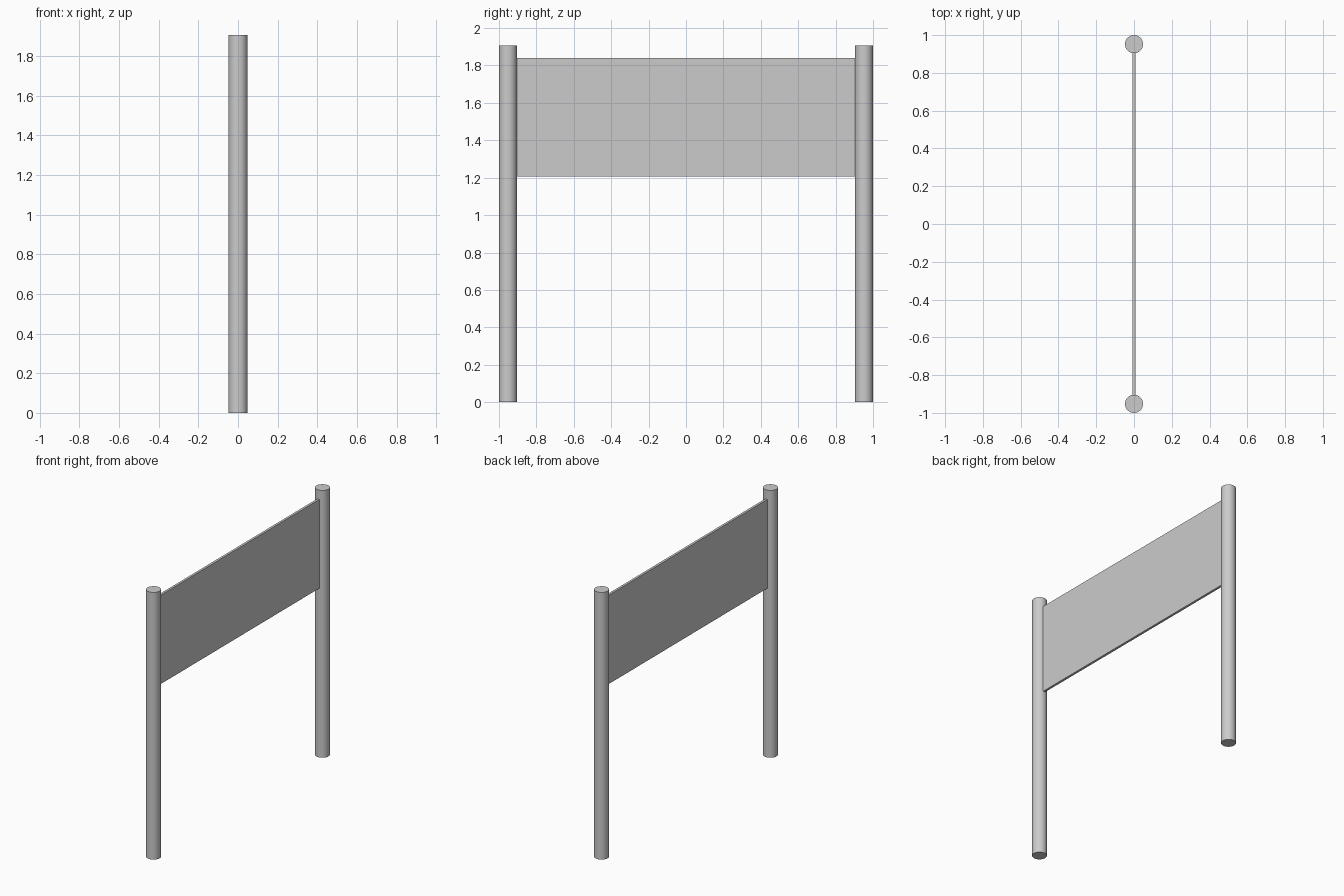
import bpy

if "Cube" in bpy.data.objects:
    bpy.data.objects.remove(bpy.data.objects["Cube"])

POST_R, POST_H = 0.048, 1.906
POST_Y = 1.0 - POST_R

# Two round posts
for name, side in (("left_post", -1), ("right_post", 1)):
    bpy.ops.mesh.primitive_cylinder_add(vertices=48, radius=POST_R, depth=POST_H,
                                        location=(0, side * POST_Y, POST_H / 2))
    bpy.context.object.name = name
    bpy.ops.object.shade_smooth_by_angle()

# Thin sign panel between the posts
Z0, Z1, THICK = 1.206, 1.84, 0.017
bpy.ops.mesh.primitive_cube_add(size=1, location=(0, 0, (Z0 + Z1) / 2))
panel = bpy.context.object
panel.name = "sign_panel"
panel.scale = (THICK, 2 * (POST_Y - POST_R) + 0.004, Z1 - Z0)
bpy.ops.object.transform_apply(location=False, rotation=False, scale=True)
